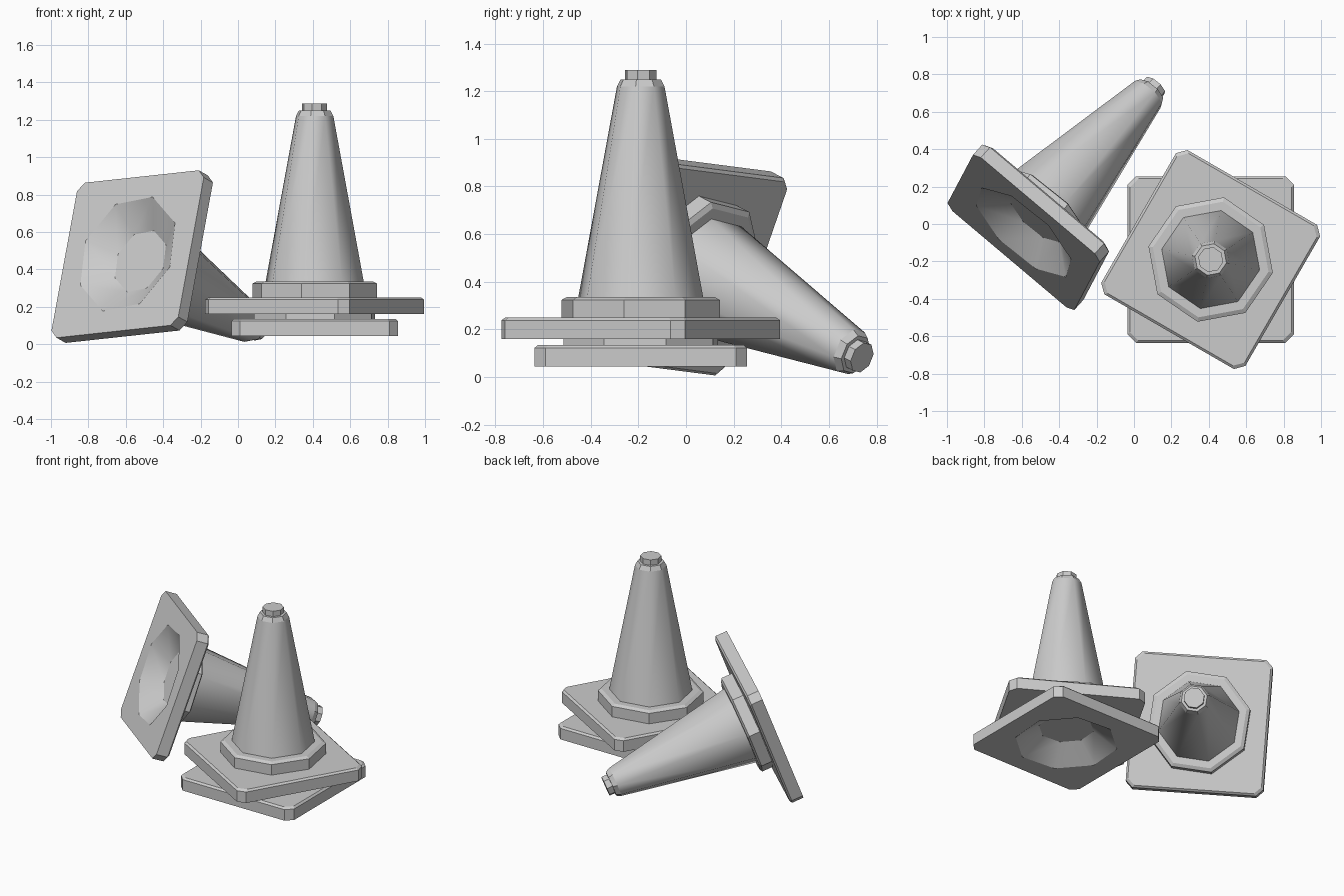
import bpy, bmesh
from math import cos, sin, radians
from mathutils import Matrix, Vector

default = bpy.data.objects.get("Cube")
if default:
    bpy.data.objects.remove(default, do_unlink=True)

grey = bpy.data.materials.new("plain_grey")
grey.use_nodes = True
colour = (0.6, 0.6, 0.6, 1)
grey.diffuse_color = colour
grey.node_tree.nodes["Principled BSDF"].inputs["Base Color"].default_value = colour


def octagon(radius, z):
    angles = [radians(18 + 45 * i) for i in range(8)]
    return [Vector((radius * cos(a), radius * sin(a), z)) for a in angles]


def clipped_square(half, z, clip=0.045):
    """Square with cut corners, ordered to pair with an octagon."""
    corner = [Vector((half, half - clip, z)), Vector((half - clip, half, z))]
    return [Matrix.Rotation(radians(90 * k), 3, 'Z') @ p for k in range(4) for p in corner]


def loft(name, rings, matrix, smooth=()):
    """Skin the rings, cap both ends; smooth lists the softly shaded bands."""
    bm = bmesh.new()
    loops = [[bm.verts.new(p) for p in ring] for ring in rings]
    for band, (a, b) in enumerate(zip(loops, loops[1:])):
        for i in range(8):
            j = (i + 1) % 8
            face = bm.faces.new((a[i], a[j], b[j], b[i]))
            face.smooth = band in smooth
    bm.faces.new(loops[0])
    bm.faces.new(loops[-1])
    # keep the rims crisp
    for loop in loops:
        for i in range(8):
            edge = bm.edges.get((loop[i], loop[(i + 1) % 8]))
            edge.smooth = False
    bmesh.ops.recalc_face_normals(bm, faces=bm.faces)
    mesh = bpy.data.meshes.new(name)
    bm.to_mesh(mesh)
    bm.free()
    mesh.materials.append(grey)
    obj = bpy.data.objects.new(name, mesh)
    obj.matrix_world = matrix
    bpy.context.collection.objects.link(obj)
    return obj


def traffic_cone(prefix, matrix):
    # square foot with hollow underside and raised eight-sided collar
    loft(prefix + "_base", [
        octagon(0.18, 0.11), octagon(0.335, 0),
        clipped_square(0.445, 0), clipped_square(0.445, 0.078),
        clipped_square(0.432, 0.09), octagon(0.34, 0.09),
        octagon(0.34, 0.164), octagon(0.316, 0.176)], matrix, smooth=(0,))
    # tapered body with chamfered shoulder
    loft(prefix + "_body", [
        octagon(0.268, 0.175), octagon(0.102, 1.06),
        octagon(0.086, 1.09)], matrix, smooth=(0,))
    # small knob on top
    loft(prefix + "_tip", [octagon(0.068, 1.088), octagon(0.068, 1.128)], matrix)


# two stacked cones, the upper one turned
traffic_cone("lower_cone", Matrix.Translation((0.41, -0.19, 0.045)))
traffic_cone("upper_cone", Matrix.Translation((0.41, -0.19, 0.16))
             @ Matrix.Rotation(radians(-30), 4, 'Z'))

# cone lying on its side
axis = Vector((0.625, 0.695, -0.355)).normalized()
side = Vector((0.765, -0.636, 0.08))
side = (side - axis * side.dot(axis)).normalized()
turn = Matrix((side, axis.cross(side), axis)).transposed().to_4x4()
traffic_cone("fallen_cone", Matrix.Translation((-0.59, -0.045, 0.482)) @ turn)
